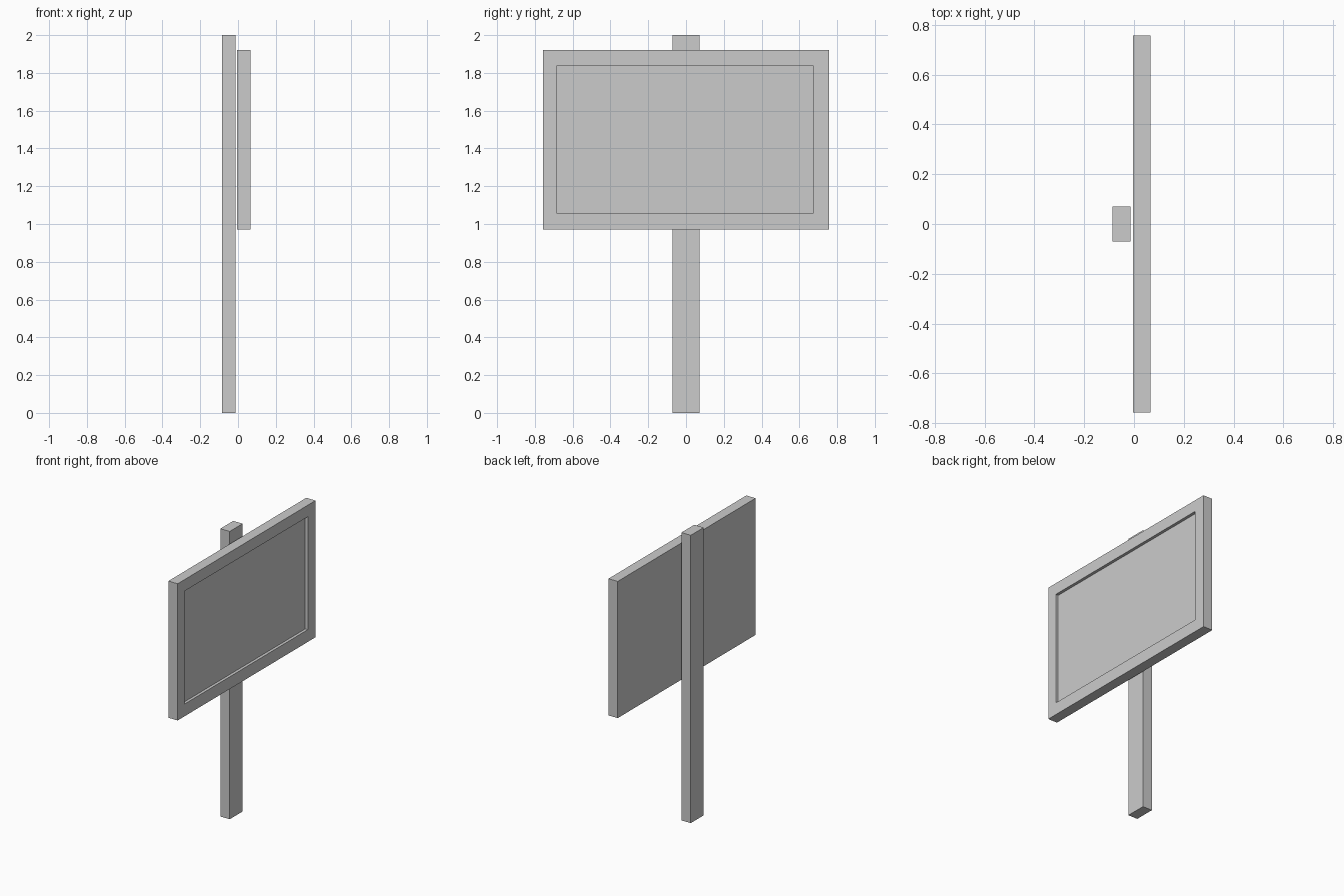
import bpy
import bmesh
from mathutils import Vector

cube = bpy.data.objects.get("Cube")
if cube:
    bpy.data.objects.remove(cube, do_unlink=True)

# Single plain grey used on every part
grey = bpy.data.materials.new("plain_grey")
grey.use_nodes = True
colour = (0.6, 0.6, 0.6, 1)
grey.diffuse_color = colour
grey.node_tree.nodes["Principled BSDF"].inputs["Base Color"].default_value = colour


def box_mesh(low, high):
    """Return a bmesh box spanning two opposite corners."""
    low, high = Vector(low), Vector(high)
    bm = bmesh.new()
    bmesh.ops.create_cube(bm, size=1)
    bmesh.ops.scale(bm, vec=high - low, verts=bm.verts)
    bmesh.ops.translate(bm, vec=(low + high) / 2, verts=bm.verts)
    return bm


def add_object(name, bm):
    mesh = bpy.data.meshes.new(name)
    bm.to_mesh(mesh)
    bm.free()
    mesh.materials.append(grey)
    obj = bpy.data.objects.new(name, mesh)
    bpy.context.collection.objects.link(obj)
    return obj


# Upright post behind the board
add_object("post", box_mesh((-0.086, -0.071, 0), (-0.014, 0.071, 2)))

# Board with a raised rim around a sunken panel on its +x face
board = box_mesh((-0.005, -0.757, 0.97), (0.066, 0.757, 1.92))
board.faces.ensure_lookup_table()
face = max(board.faces, key=lambda f: f.calc_center_median().x)
bmesh.ops.inset_region(board, faces=[face], thickness=0.08)

# Fit the inset outline, then push it in with square walls
for vert in face.verts:
    vert.co.y = 0.672 if vert.co.y > 0 else -0.684
    vert.co.z = 1.84 if vert.co.z > 1.4 else 1.055
panel = bmesh.ops.extrude_discrete_faces(board, faces=[face])["faces"][0]
bmesh.ops.translate(board, vec=(-0.02, 0, 0), verts=panel.verts)
bmesh.ops.recalc_face_normals(board, faces=board.faces)
add_object("sign_board", board)
